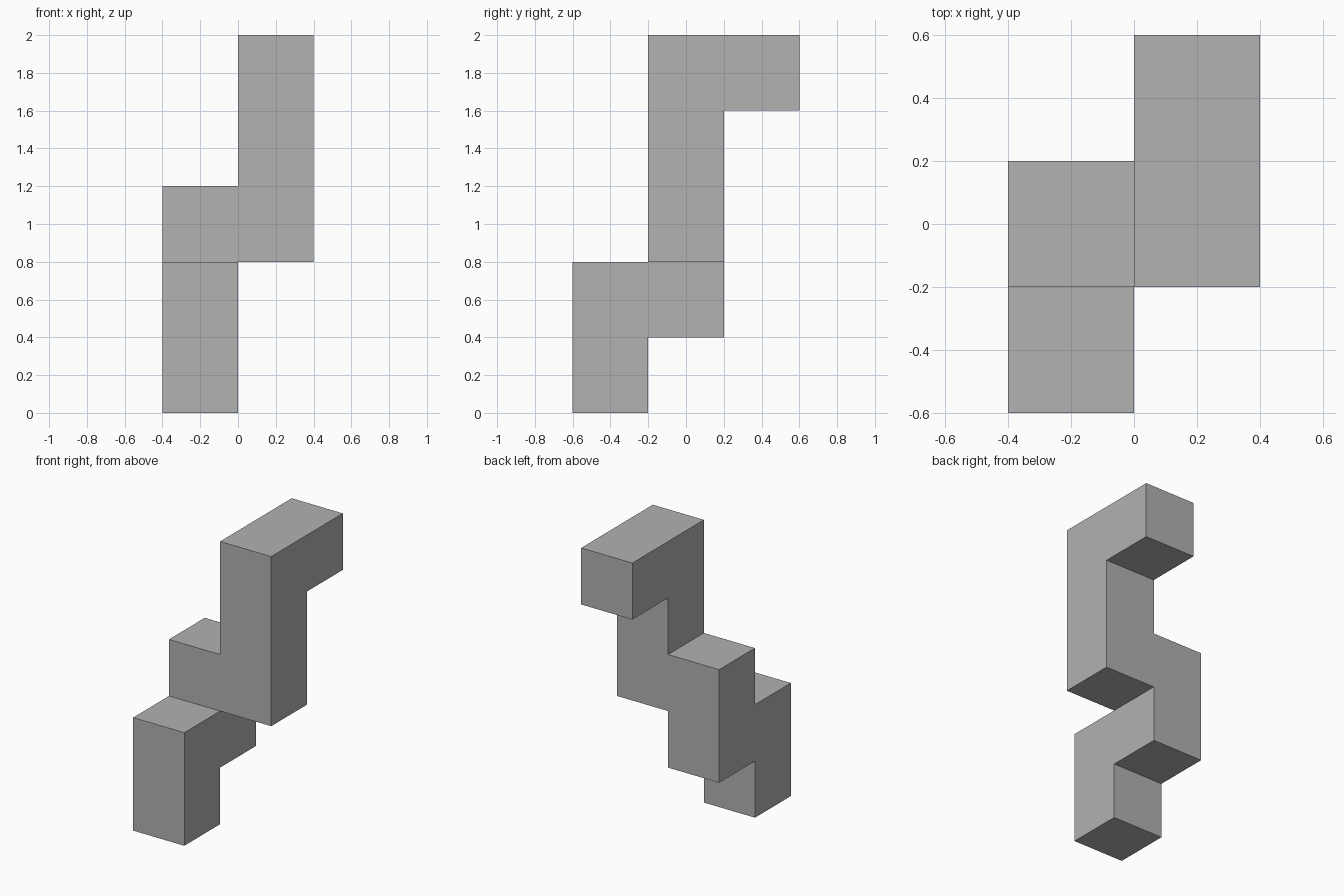
import bpy
import bmesh
from mathutils import Vector

cube = bpy.data.objects.get("Cube")
if cube:
    bpy.data.objects.remove(cube, do_unlink=True)

SIZE = 0.4
ORIGIN = Vector((-0.2, -0.4, 0.2))  # centre of the first block

# Single plain grey
grey = bpy.data.materials.new("grey")
grey.use_nodes = True
colour = (0.445, 0.445, 0.445, 1)
grey.diffuse_color = colour
grey.node_tree.nodes["Principled BSDF"].inputs["Base Color"].default_value = colour

# Walk from block to block: up, back and to the left
steps = {"x": (1, 0, 0), "y": (0, 1, 0), "z": (0, 0, 1)}
cells = [(0, 0, 0)]
for step in "zyzxzzy":
    cells.append(tuple(a + b for a, b in zip(cells[-1], steps[step])))

# Keep only the outer faces of the blocks
bm = bmesh.new()
for cell in cells:
    centre = ORIGIN + Vector(cell) * SIZE
    for axis in range(3):
        for sign in (-1, 1):
            neighbour = list(cell)
            neighbour[axis] += sign
            if tuple(neighbour) in cells:
                continue
            n, u = Vector(), Vector()
            n[axis] = sign
            u[(axis + 1) % 3] = 1
            v = n.cross(u)
            corners = (-u - v, u - v, u + v, v - u)
            bm.faces.new([bm.verts.new(centre + (n + c) * SIZE / 2) for c in corners])

# Weld the shell and merge coplanar faces
bmesh.ops.remove_doubles(bm, verts=bm.verts, dist=0.001)
bmesh.ops.dissolve_limit(bm, angle_limit=0.01, verts=bm.verts, edges=bm.edges)
bmesh.ops.recalc_face_normals(bm, faces=bm.faces)

mesh = bpy.data.meshes.new("stepped_block_column")
bm.to_mesh(mesh)
bm.free()
mesh.materials.append(grey)
column = bpy.data.objects.new("stepped_block_column", mesh)
bpy.context.collection.objects.link(column)
